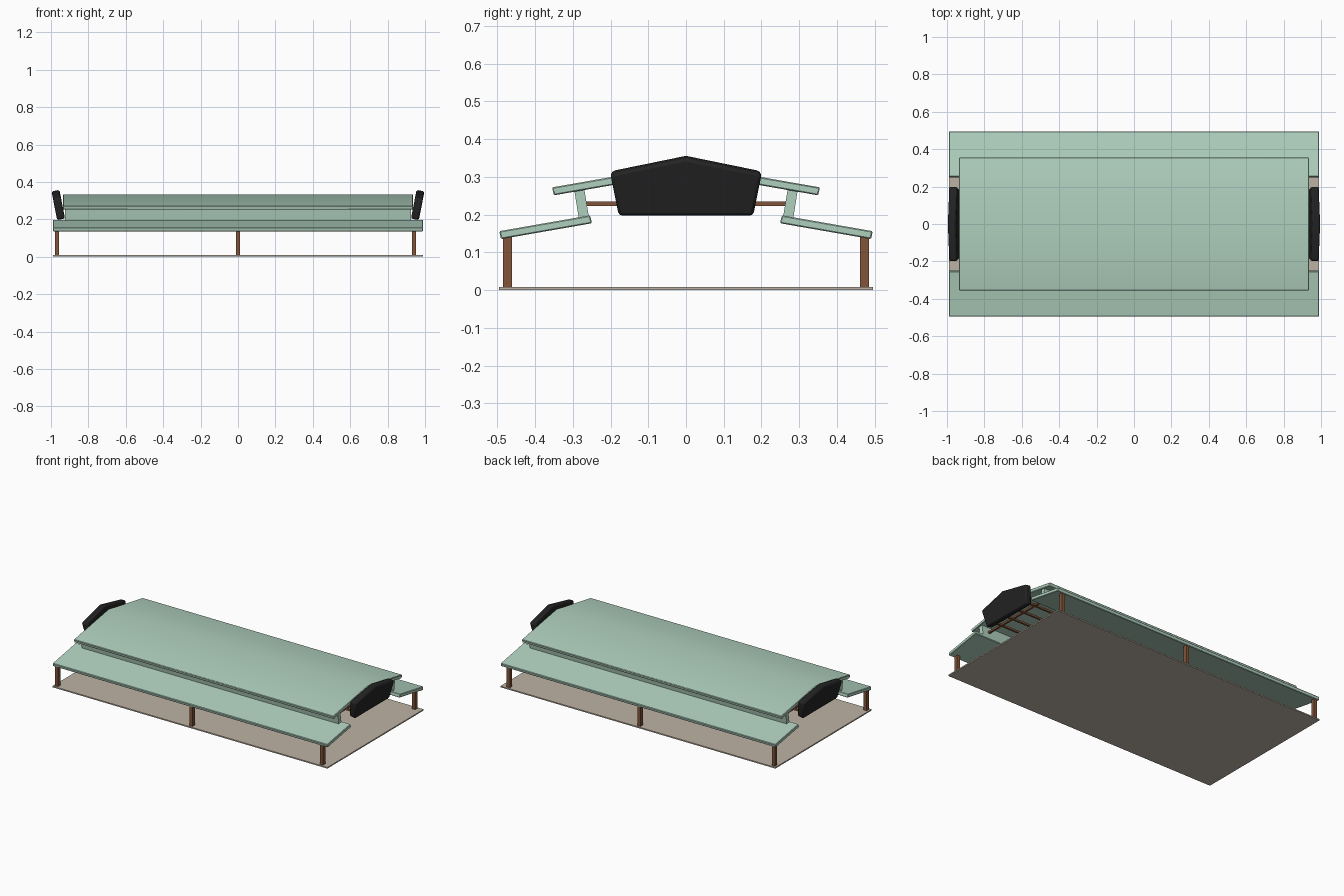
import bpy, bmesh, math
from mathutils import Matrix

if "Cube" in bpy.data.objects:
    bpy.data.objects.remove(bpy.data.objects["Cube"])


def mat(name, r, g, b):
    m = bpy.data.materials.new(name)
    m.diffuse_color = (r, g, b, 1)
    m.use_nodes = True
    m.node_tree.nodes["Principled BSDF"].inputs["Base Color"].default_value = m.diffuse_color
    return m


GREEN = mat("pale green", 0.43, 0.63, 0.515)
BEIGE = mat("beige floor", 0.51, 0.45, 0.375)
BROWN = mat("brown wood", 0.22, 0.09, 0.042)
BLACK = mat("black", 0.017, 0.017, 0.017)


def prism(name, pts, x0, x1, material, bevel=0.0, segments=1):
    """Extrude a closed (y, z) outline along x."""
    bm = bmesh.new()
    f = bm.faces.new([bm.verts.new((x0, y, z)) for y, z in pts])
    ext = bmesh.ops.extrude_face_region(bm, geom=[f])
    moved = [v for v in ext["geom"] if isinstance(v, bmesh.types.BMVert)]
    bmesh.ops.translate(bm, verts=moved, vec=(x1 - x0, 0, 0))
    bmesh.ops.recalc_face_normals(bm, faces=bm.faces)
    me = bpy.data.meshes.new(name)
    bm.to_mesh(me)
    bm.free()
    me.materials.append(material)
    ob = bpy.data.objects.new(name, me)
    bpy.context.collection.objects.link(ob)
    if bevel:
        b = ob.modifiers.new("bevel", "BEVEL")
        b.width, b.segments = bevel, segments
        b.limit_method = "ANGLE"
        b.angle_limit = math.radians(30)
    return ob


def box(name, x0, x1, y0, y1, z0, z1, material, bevel=0.0):
    return prism(name, [(y0, z0), (y1, z0), (y1, z1), (y0, z1)], x0, x1, material, bevel)


def smooth(ob):
    bpy.ops.object.select_all(action="DESELECT")
    ob.select_set(True)
    bpy.context.view_layer.objects.active = ob
    bpy.ops.object.shade_smooth_by_angle(angle=math.radians(30))


# floor plate
box("floor", -0.99, 0.99, -0.495, 0.495, 0, 0.008, BEIGE)

for side, s in (("front", -1), ("back", 1)):
    # lower roof slab
    prism(side + "_lower_roof",
          [(s * 0.495, 0.156), (s * 0.254, 0.198), (s * 0.249, 0.177), (s * 0.490, 0.135)],
          -0.99, 0.99, GREEN, 0.003)
    # leaning wall between the two roofs
    prism(side + "_clerestory_wall",
          [(s * 0.296, 0.265), (s * 0.270, 0.270), (s * 0.257, 0.193), (s * 0.284, 0.189)],
          -0.925, 0.925, GREEN)
    # posts
    for i, x in enumerate((-0.968, 0, 0.941)):
        y = s * 0.4725
        box(f"{side}_post_{i}", x - 0.011, x + 0.011, y - 0.012, y + 0.012, 0.008, 0.142, BROWN)

# upper ridged roof
upper = prism("upper_roof",
              [(-0.355, 0.272), (0, 0.334), (0.355, 0.272),
               (0.350, 0.251), (0, 0.312), (-0.350, 0.251)],
              -0.935, 0.935, GREEN, 0.003)
smooth(upper)

# ceiling grid of thin bars
for i, x in enumerate((-0.877, -0.44, 0, 0.44, 0.877)):
    box(f"cross_bar_{i}", x - 0.006, x + 0.006, -0.268, 0.268, 0.223, 0.235, BROWN)
for i, y in enumerate((-0.15, -0.05, 0.05, 0.15)):
    box(f"long_bar_{i}", -0.925, 0.925, y - 0.006, y + 0.006, 0.223, 0.235, BROWN)

# leaning black gable panels
GABLE = [(-0.178, 0.0), (0.178, 0.0), (0.199, 0.105), (0.197, 0.115),
         (0, 0.156), (-0.197, 0.115), (-0.199, 0.105)]
for side, s in (("left", -1), ("right", 1)):
    p = prism(side + "_gable_panel", GABLE, -0.0215, 0.0215, BLACK, 0.009, 2)
    p.data.transform(Matrix.Translation((s * 0.946, 0, 0.2)) @ Matrix.Rotation(s * math.radians(11), 4, "Y"))
    smooth(p)
